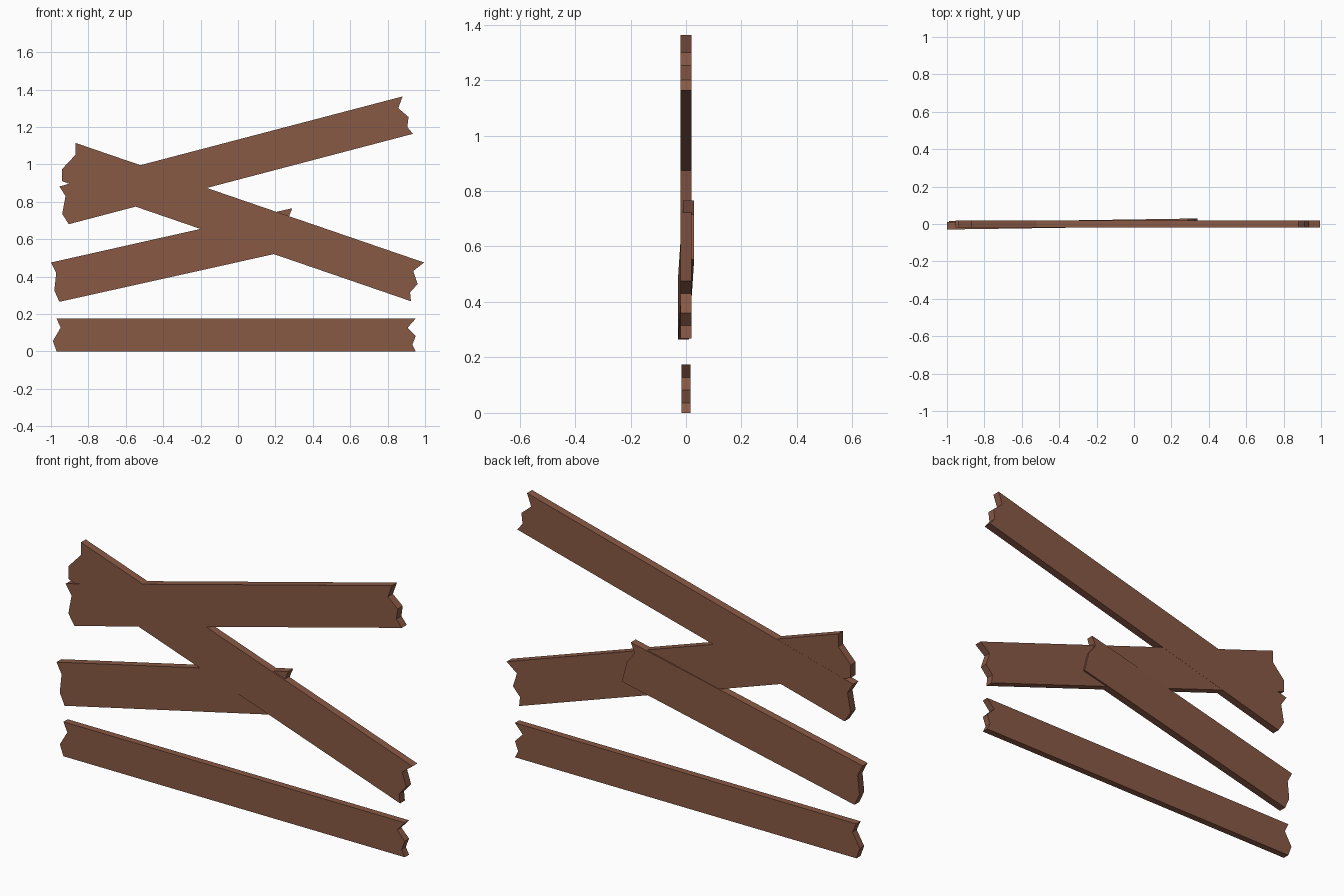
import bpy, bmesh

if "Cube" in bpy.data.objects:
    bpy.data.objects.remove(bpy.data.objects["Cube"])

wood = bpy.data.materials.new("brown_wood")
wood.diffuse_color = (0.25, 0.10, 0.06, 1)
wood.use_nodes = True
wood.node_tree.nodes["Principled BSDF"].inputs["Base Color"].default_value = wood.diffuse_color


def plank(name, left, right, half, y_left=0.0, y_right=0.0):
    """Board from two broken ends: left runs top to bottom, right bottom to top."""
    outline = left + right
    x0 = min(p[0] for p in outline)
    x1 = max(p[0] for p in outline)
    bm = bmesh.new()
    rings = []
    for side in (-half, half):
        ring = []
        for x, z in outline:
            y = y_left + (y_right - y_left) * (x - x0) / (x1 - x0)
            ring.append(bm.verts.new((x, y + side, z)))
        rings.append(ring)
    front, back = rings
    bm.faces.new(front)
    bm.faces.new(back[::-1])
    n = len(outline)
    for i in range(n):
        j = (i + 1) % n
        bm.faces.new((front[j], front[i], back[i], back[j]))
    bmesh.ops.recalc_face_normals(bm, faces=bm.faces)
    mesh = bpy.data.meshes.new(name)
    bm.to_mesh(mesh)
    bm.free()
    mesh.materials.append(wood)
    obj = bpy.data.objects.new(name, mesh)
    bpy.context.collection.objects.link(obj)
    return obj


# level board on the ground
plank("bottom_plank",
      [(-0.97, 0.175), (-0.948, 0.127), (-0.99, 0.055), (-0.97, 0)],
      [(0.95, 0), (0.932, 0.035), (0.95, 0.082), (0.907, 0.127), (0.95, 0.175)],
      0.017)

# board rising to the upper right
plank("rising_plank",
      [(-0.955, 0.882), (-0.922, 0.83), (-0.94, 0.735), (-0.905, 0.68)],
      [(0.935, 1.163), (0.905, 1.20), (0.912, 1.253), (0.857, 1.30), (0.88, 1.363)],
      0.02)

# board falling to the lower right
plank("falling_plank",
      [(-0.87, 1.115), (-0.87, 1.05), (-0.94, 0.975), (-0.94, 0.91), (-0.90, 0.895)],
      [(0.925, 0.268), (0.92, 0.315), (0.96, 0.36), (0.937, 0.43), (0.995, 0.475)],
      0.0195)

# short board, slightly skewed so its right end pokes out behind
plank("short_plank",
      [(-1.0, 0.475), (-0.972, 0.42), (-0.982, 0.325), (-0.955, 0.265)],
      [(0.34, 0.553), (0.312, 0.66), (0.27, 0.715), (0.29, 0.765)],
      0.0195, -0.01, 0.01)
